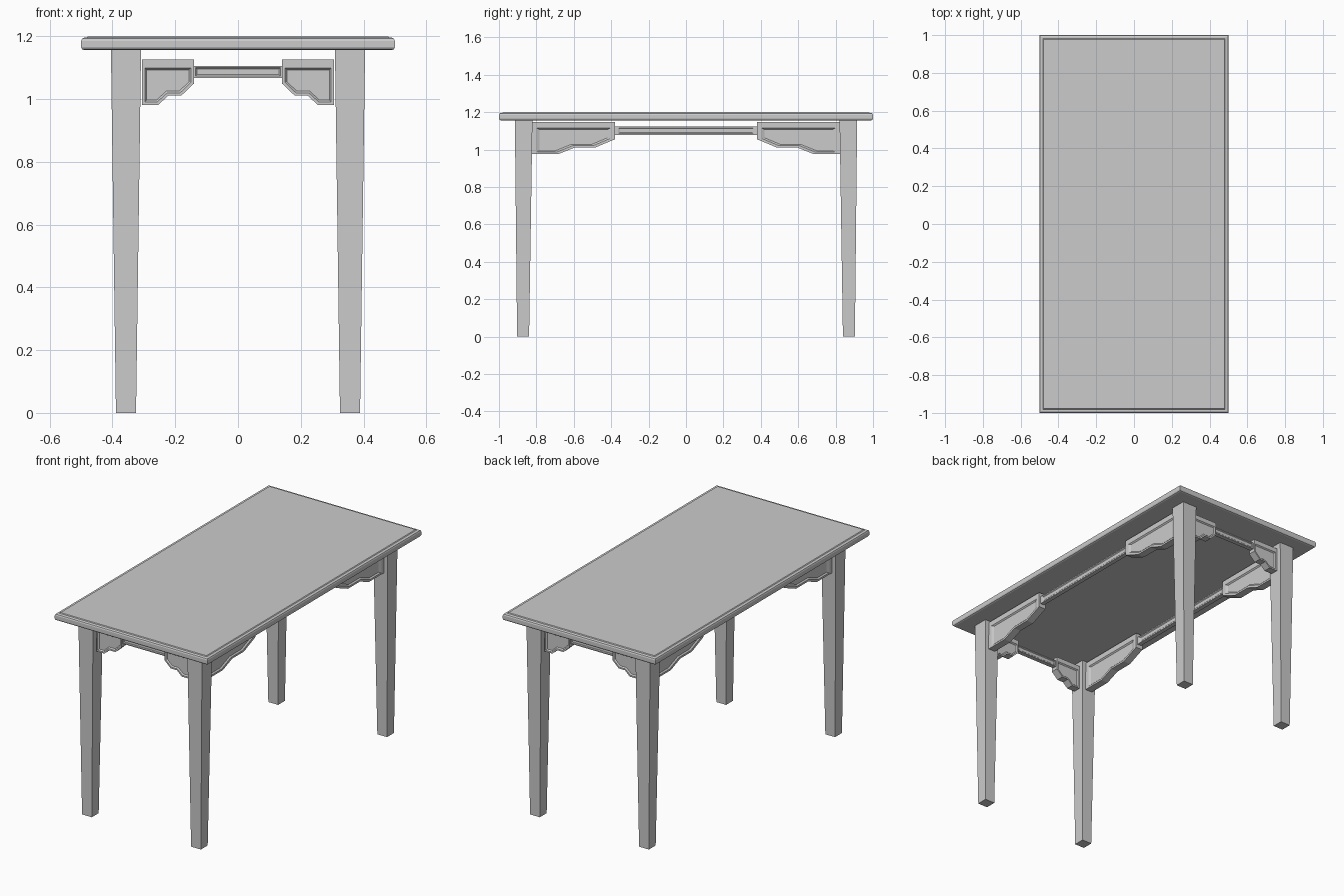
import bpy, bmesh
from mathutils import Vector, Matrix

if "Cube" in bpy.data.objects:
    bpy.data.objects.remove(bpy.data.objects["Cube"])


def finish(bm, name):
    bmesh.ops.recalc_face_normals(bm, faces=bm.faces)
    me = bpy.data.meshes.new(name)
    bm.to_mesh(me)
    bm.free()
    ob = bpy.data.objects.new(name, me)
    bpy.context.collection.objects.link(ob)
    return ob


def loft(name, rings):
    """Stack of rectangles (cx, cy, half_x, half_y, z), capped at both ends."""
    bm = bmesh.new()
    loops = [[bm.verts.new((cx + sx * hx, cy + sy * hy, z))
              for sx, sy in ((-1, -1), (1, -1), (1, 1), (-1, 1))]
             for cx, cy, hx, hy, z in rings]
    for a, b in zip(loops, loops[1:]):
        for i in range(4):
            j = (i + 1) % 4
            bm.faces.new((a[i], a[j], b[j], b[i]))
    bm.faces.new(loops[0][::-1])
    bm.faces.new(loops[-1])
    return finish(bm, name)


def panel(name, outline, thick, border, bevel, depth, top_drop, matrix):
    """Board from an (x, z) outline with a recessed field on both faces."""
    bm = bmesh.new()
    top = max(z for x, z in outline)
    front = [bm.verts.new((x, -thick / 2, z)) for x, z in outline]
    back = [bm.verts.new((x, thick / 2, z)) for x, z in outline]
    n = len(outline)
    faces = [bm.faces.new(front), bm.faces.new(back[::-1])]
    for i in range(n):
        j = (i + 1) % n
        bm.faces.new((front[i], back[i], back[j], front[j]))
    bmesh.ops.recalc_face_normals(bm, faces=bm.faces)
    for f in faces:
        bmesh.ops.inset_region(bm, faces=[f], thickness=border, use_even_offset=True)
        for v in f.verts:
            if v.co.z > top - border * 1.5:
                v.co.z -= top_drop
        bmesh.ops.inset_region(bm, faces=[f], thickness=bevel, depth=-depth,
                               use_even_offset=True)
    bm.transform(matrix)
    return finish(bm, name)


# table top with eased edge and slightly raised upper field
edge = [(0.010, 1.156), (0.003, 1.159), (0, 1.166), (0, 1.186), (0.003, 1.193),
        (0.010, 1.196), (0.018, 1.196), (0.022, 1.2)]
loft("table_top", [(0, 0, 0.5 - d, 1 - d, z) for d, z in edge])

# tapered legs
for sx, nx in ((-1, "left"), (1, "right")):
    for sy, ny in ((-1, "front"), (1, "back")):
        loft(f"{ny}_{nx}_leg", [(sx * 0.357, sy * 0.871, 0.032, 0.032, 0),
                                (sx * 0.357, sy * 0.868, 0.048, 0.047, 1.158)])

# apron parts, z measured down from the apron's top edge
bracket = [(-0.306, 0), (-0.306, -0.144), (-0.254, -0.144), (-0.222, -0.115),
           (-0.181, -0.115), (-0.141, -0.077), (-0.141, 0)]
rail = [(-0.141, -0.058), (0.141, -0.058), (0.141, -0.020), (-0.141, -0.020)]


def apron(name, matrix):
    for s, side in ((1, "a"), (-1, "b")):
        pts = [(s * x, z) for x, z in bracket]
        panel(f"{name}_bracket_{side}", pts, 0.045, 0.009, 0.006, 0.007, 0.018, matrix)
    panel(f"{name}_rail", rail, 0.026, 0.006, 0.004, 0.004, 0, matrix)


# short aprons at the ends, stretched copies along the sides
for s, name in ((-1, "front"), (1, "back")):
    apron(name + "_apron", Matrix.Translation((0, s * 0.866, 1.126)))
for s, name in ((-1, "left"), (1, "right")):
    apron(name + "_apron", Matrix.Translation((s * 0.357, 0, 1.147))
          @ Matrix.Rotation(1.5707963, 4, 'Z')
          @ Matrix.Diagonal((2.69, 1, 1.19, 1)))
